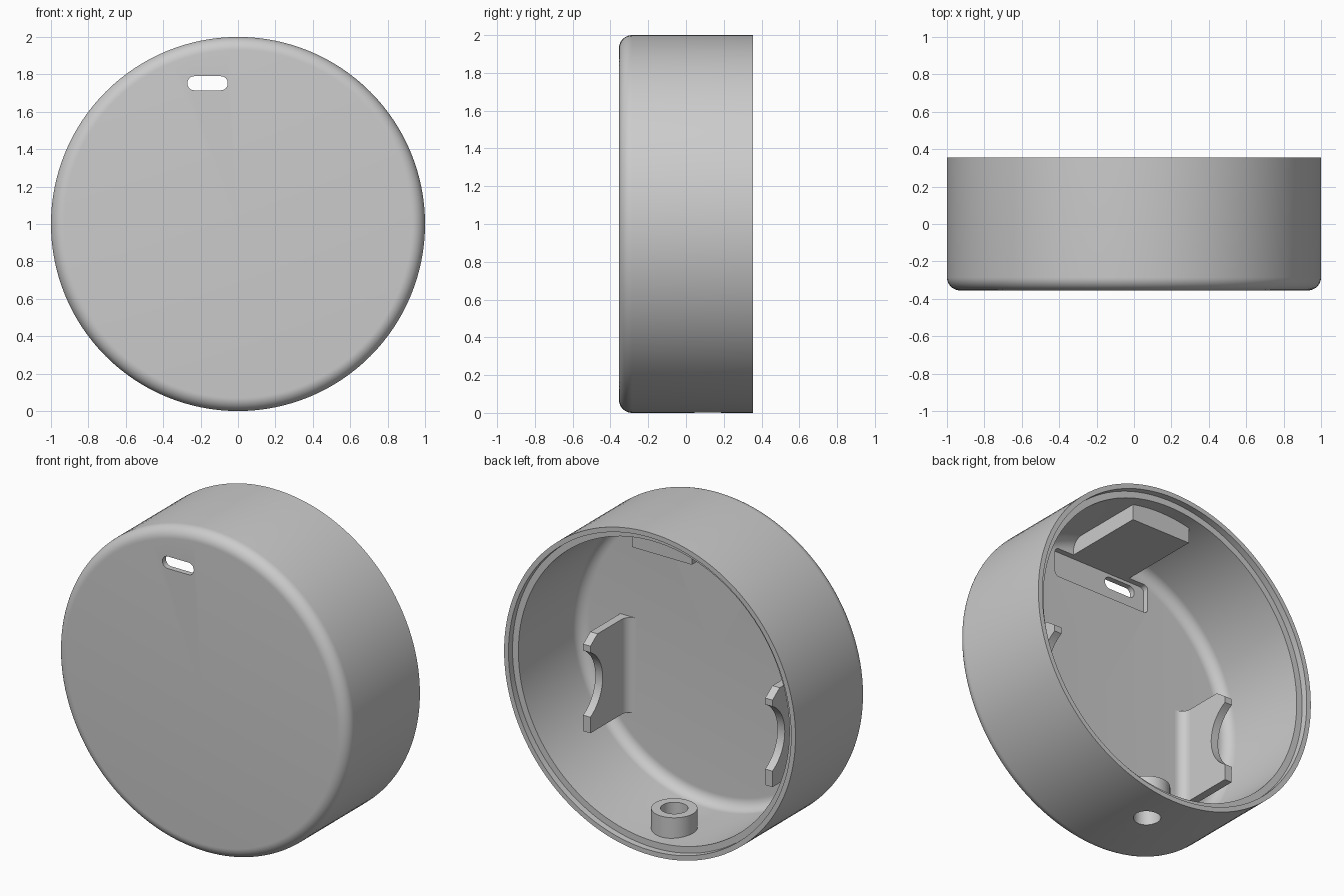
import bpy, bmesh
from math import sin, cos, pi, radians
from mathutils import Vector, Matrix

if "Cube" in bpy.data.objects:
    bpy.data.objects.remove(bpy.data.objects["Cube"])

gray = bpy.data.materials.new("plain gray")
gray.use_nodes = True
color = (0.6, 0.6, 0.6, 1)
gray.diffuse_color = color
gray.node_tree.nodes["Principled BSDF"].inputs["Base Color"].default_value = color

BACK, FRONT = 0.355, -0.355
WALL = 0.07
FLOOR = FRONT + WALL      # inner face of the front disc
INNER = 1 - WALL


def finish(name, bm):
    bmesh.ops.recalc_face_normals(bm, faces=bm.faces)
    mesh = bpy.data.meshes.new(name)
    bm.to_mesh(mesh)
    bm.free()
    mesh.materials.append(gray)
    obj = bpy.data.objects.new(name, mesh)
    bpy.context.collection.objects.link(obj)
    return obj


def prism(name, points, offset):
    """Closed outline extruded along an offset."""
    bm = bmesh.new()
    face = bm.faces.new([bm.verts.new(p) for p in points])
    ext = bmesh.ops.extrude_face_region(bm, geom=[face], use_keep_orig=True)
    verts = [g for g in ext["geom"] if isinstance(g, bmesh.types.BMVert)]
    bmesh.ops.translate(bm, verts=verts, vec=offset)
    return finish(name, bm)


def arc(cx, cy, r, start, end, steps=10):
    angles = [radians(start + (end - start) * i / steps) for i in range(steps + 1)]
    return [(cx + r * cos(a), cy + r * sin(a)) for a in angles]


def rounded_prism(name, x0, x1, z0, z1, r, y0, y1):
    """Rounded rectangle in x and z, running along y."""
    outline = (arc(x1 - r, z1 - r, r, 0, 90) + arc(x0 + r, z1 - r, r, 90, 180)
               + arc(x0 + r, z0 + r, r, 180, 270) + arc(x1 - r, z0 + r, r, 270, 360))
    return prism(name, [(x, y0, z) for x, z in outline], (0, y1 - y0, 0))


def rod(name, r, y, z0, z1):
    return prism(name, [(px, py, z0) for px, py in arc(0, y, r, 0, 360, 64)[:-1]],
                 (0, 0, z1 - z0))


def select(obj):
    bpy.ops.object.select_all(action="DESELECT")
    obj.select_set(True)
    bpy.context.view_layer.objects.active = obj


def cut(obj, cutter):
    select(obj)
    mod = obj.modifiers.new("cut", "BOOLEAN")
    mod.operation, mod.solver, mod.object = "DIFFERENCE", "EXACT", cutter
    bpy.ops.object.modifier_apply(modifier=mod.name)


# Round shell: lathed profile of (radius, y) with rounded front and stepped rim
R = 0.07
profile = ([(0, FRONT)] + arc(1 - R, FRONT + R, R, -90, 0)
           + [(1, BACK), (0.97, BACK), (0.97, BACK - 0.04), (INNER, BACK - 0.04)]
           + arc(INNER - R, FLOOR + R, R, 0, -90) + [(0, FLOOR)])
bm = bmesh.new()
verts = [bm.verts.new((r, y, 1)) for r, y in profile]
edges = [bm.edges.new(pair) for pair in zip(verts, verts[1:])]
bmesh.ops.spin(bm, geom=verts + edges, cent=(0, 0, 1), axis=(0, 1, 0),
               angle=2 * pi, steps=128)
bmesh.ops.remove_doubles(bm, verts=bm.verts, dist=0.0002)
shell = finish("round_shell", bm)

# Hollow post at the bottom
post = rod("bottom_post", 0.13, 0.115, 0.035, 0.2)

# Openings: slot, pocket behind the slot, hole through the post
slot = rounded_prism("slot_cutter", -0.27, -0.055, 1.715, 1.79, 0.036, FRONT - 0.1, FLOOR + 0.1)
pocket = rounded_prism("pocket_cutter", -0.34, 0.34, 1.63, 1.81, 0.03, FLOOR - 0.035, FLOOR + 0.03)
hole = rod("hole_cutter", 0.077, 0.115, -0.1, 0.4)
for cutter in (pocket, slot, hole):
    cut(shell, cutter)
cut(post, hole)
for cutter in (pocket, slot, hole):
    bpy.data.objects.remove(cutter)

# Block under the top of the wall
top = 1.95
block = prism("top_block", [(x, FLOOR - 0.03, z) for x, z in
                            ((-0.205, 1.81), (0.205, 1.81), (0.205, top), (-0.205, top))],
              (0, BACK - 0.12 - FLOOR + 0.03, 0))

# Side brackets with a round notch, a chamfered top corner and a filleted foot
END, LOW, HIGH, MID = 0.08, 0.49, 1.08, 0.79
notch = arc(END + 0.107, MID, 0.227, 242, 118, 20)[::-1]
outline = ([(FLOOR - 0.03, LOW), (END, LOW)] + notch[::-1]
           + [(END, HIGH - 0.05), (END - 0.07, HIGH), (FLOOR - 0.03, HIGH)])
parts = [shell, post, block]
for side, name in ((1, "left"), (-1, "right")):
    x = side * 0.6
    parts.append(prism(name + "_bracket", [(x, y, z) for y, z in outline], (side * 0.05, 0, 0)))
    F = 0.06
    foot = arc(0.6 - F, FLOOR + F, F, 0, -90) + [(0.6 - F, FLOOR - 0.01), (0.61, FLOOR - 0.01), (0.61, FLOOR + F)]
    parts.append(prism(name + "_bracket_foot", [(side * px, py, LOW) for px, py in foot],
                       (0, 0, HIGH - LOW)))

for obj in parts:
    select(obj)
    bpy.ops.object.shade_smooth_by_angle(angle=radians(30))
